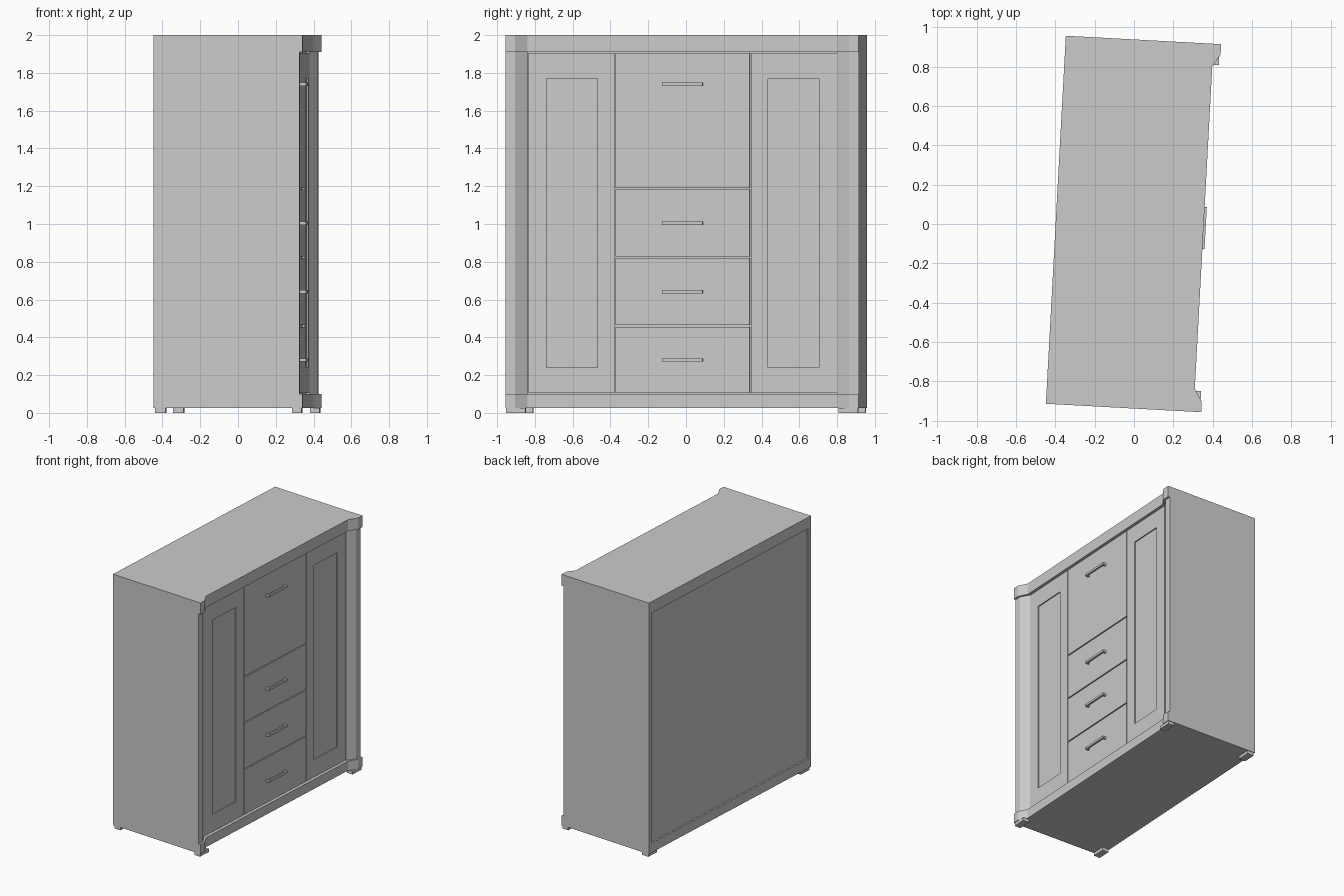
import bpy
import bmesh
import math
from mathutils import Matrix

cube = bpy.data.objects.get("Cube")
if cube:
    bpy.data.objects.remove(cube)

grey = bpy.data.materials.new("plain_grey")
grey.use_nodes = True
grey.diffuse_color = (0.6, 0.6, 0.6, 1)
grey.node_tree.nodes["Principled BSDF"].inputs["Base Color"].default_value = (0.6, 0.6, 0.6, 1)

# The whole cabinet stands slightly turned; local x is depth, local y is width
TURN = Matrix.Rotation(math.radians(-3.1), 4, 'Z')
HALF, BACK = 0.937, -0.398
BODY_LOW, BODY_HIGH = 0.10, 1.91
FRONT, CORE = 0.335, 0.322
GAP = 0.004


def prism(name, outline, z0, z1):
    """Extrude a floor-plan outline from z0 to z1."""
    bm = bmesh.new()
    face = bm.faces.new([bm.verts.new((x, y, z0)) for x, y in outline])
    ext = bmesh.ops.extrude_face_region(bm, geom=[face])
    top = [v for v in ext["geom"] if isinstance(v, bmesh.types.BMVert)]
    bmesh.ops.translate(bm, verts=top, vec=(0, 0, z1 - z0))
    bmesh.ops.recalc_face_normals(bm, faces=bm.faces)
    bm.transform(TURN)
    mesh = bpy.data.meshes.new(name)
    bm.to_mesh(mesh)
    bm.free()
    mesh.materials.append(grey)
    obj = bpy.data.objects.new(name, mesh)
    bpy.context.collection.objects.link(obj)
    return obj


def box(name, x, y, z):
    y = sorted(y)
    return prism(name, [(x[0], y[0]), (x[1], y[0]), (x[1], y[1]), (x[0], y[1])], *z)


def slab_outline(tip, inner):
    """Plan with forward-flaring corners on both front ends."""
    half = [(inner, 0.82), (tip, 0.885), (tip, HALF), (BACK, HALF)]
    return half + [(x, -y) for x, y in reversed(half)]


# Top and base slabs
prism("top_slab", slab_outline(0.393, 0.354), BODY_HIGH, 2.0)
prism("base_slab", slab_outline(0.393, 0.354), 0.025, BODY_LOW)

# Carcass core, whose rear face is the recessed back panel
box("carcass_core", (BACK + 0.012, CORE), (-0.91, 0.91), (BODY_LOW, BODY_HIGH))

for side, word in ((1, "left"), (-1, "right")):
    # Side wall with its flared front post
    wall = [(BACK, 0.905), (BACK, HALF), (0.377, HALF), (0.377, 0.885),
            (FRONT, 0.82), (CORE, 0.82), (CORE, 0.905)]
    prism(f"{word}_side_wall", [(x, y * side) for x, y in wall], BODY_LOW, BODY_HIGH)

    # Door: two stiles, two rails and a sunken panel
    edges = (0.82 - GAP / 2, 0.722, 0.452, 0.358 + GAP)
    outer, p_out, p_in, inner = [e * side for e in edges]
    z_low, z_high = BODY_LOW + GAP, BODY_HIGH - GAP
    box(f"{word}_door_outer_stile", (CORE, FRONT), (p_out, outer), (z_low, z_high))
    box(f"{word}_door_inner_stile", (CORE, FRONT), (inner, p_in), (z_low, z_high))
    box(f"{word}_door_top_rail", (CORE, FRONT), (p_in, p_out), (1.77, z_high))
    box(f"{word}_door_bottom_rail", (CORE, FRONT), (p_in, p_out), (z_low, 0.24))
    box(f"{word}_door_panel", (CORE, FRONT - 0.009), (p_in, p_out), (0.24, 1.77))

    # Feet
    for place, x in (("front", (0.336, 0.387)), ("back", (-0.39, -0.335))):
        box(f"{word}_{place}_foot", x, (0.83 * side, 0.933 * side), (0, 0.025))

# Central flap and drawers, each with a bar handle on two posts
levels = [BODY_LOW, 0.46, 0.825, 1.187, BODY_HIGH]
handles = [0.28, 0.642, 1.005, 1.74]
names = ["bottom_drawer", "middle_drawer", "upper_drawer", "top_flap"]
for i, name in enumerate(names):
    box(f"{name}_front", (CORE, FRONT), (-0.358 + GAP / 2, 0.358 - GAP / 2),
        (levels[i] + GAP, levels[i + 1] - GAP))
    z = (handles[i] - 0.009, handles[i] + 0.009)
    box(f"{name}_handle", (0.352, 0.365), (-0.107, 0.107), z)
    for side, word in ((1, "left"), (-1, "right")):
        box(f"{name}_{word}_handle_post", (FRONT, 0.352), (0.092 * side, 0.107 * side), z)
